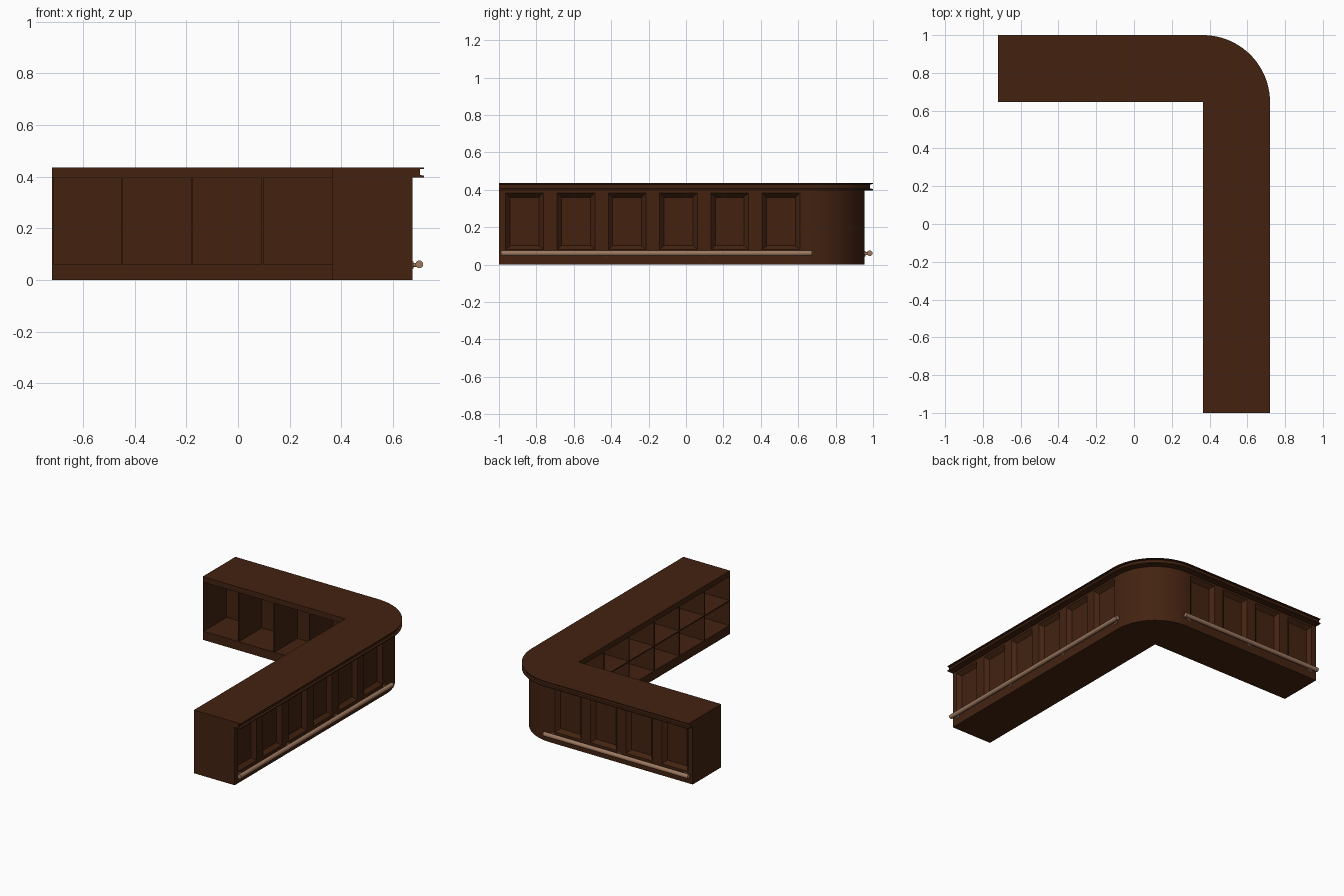
import bpy, bmesh, math
from mathutils import Vector

if "Cube" in bpy.data.objects:
    bpy.data.objects.remove(bpy.data.objects["Cube"])

CX, CY = 0.365, 0.645      # inner corner of the L, centre of the rounded corner
WALL = 0.31                # body depth measured from the inner side
BACK = 0.25                # depth of the shelf openings
TOP, BASE, UNDER = 0.435, 0.06, 0.397


def material(name, rgb):
    m = bpy.data.materials.new(name)
    m.diffuse_color = (*rgb, 1)
    m.use_nodes = True
    m.node_tree.nodes["Principled BSDF"].inputs["Base Color"].default_value = m.diffuse_color
    return m


wood = material("dark_wood", (0.056, 0.0165, 0.0055))
metal = material("copper_rail", (0.34, 0.19, 0.115))


def finish(name, bm, mat):
    bmesh.ops.remove_doubles(bm, verts=bm.verts[:], dist=1e-5)
    bmesh.ops.recalc_face_normals(bm, faces=bm.faces[:])
    me = bpy.data.meshes.new(name)
    bm.to_mesh(me)
    bm.free()
    ob = bpy.data.objects.new(name, me)
    me.materials.append(mat)
    bpy.context.collection.objects.link(ob)
    bpy.ops.object.select_all(action='DESELECT')
    ob.select_set(True)
    bpy.context.view_layer.objects.active = ob
    bpy.ops.object.shade_smooth_by_angle(angle=math.radians(30))
    return ob


def loft(name, rings, mat):
    """Closed solid through rings with equal point counts."""
    bm = bmesh.new()
    vs = [[bm.verts.new(p) for p in r] for r in rings]
    n = len(vs[0])
    for a, b in zip(vs, vs[1:]):
        for i in range(n):
            j = (i + 1) % n
            bm.faces.new((a[i], a[j], b[j], b[i]))
    bm.faces.new(vs[0])
    bm.faces.new(vs[-1])
    return finish(name, bm, mat)


# Arm frames: u runs along the arm, d goes from the inner side outward
def side(u, d, z):
    return Vector((CX + d, u, z))


def rear(u, d, z):
    return Vector((u, CY + d, z))


def box(name, f, u0, u1, d0, d1, z0, z1):
    loft(name, [[f(u0, d0, z), f(u1, d0, z), f(u1, d1, z), f(u0, d1, z)] for z in (z0, z1)], wood)


def panel_wall(name, f, start, pitch, count):
    """Outer wall with a sloped recessed panel in each bay."""
    bm = bmesh.new()

    def rect(u0, u1, z0, z1, d):
        return [bm.verts.new(f(u, d, z)) for u, z in ((u0, z0), (u1, z0), (u1, z1), (u0, z1))]

    for k in range(count):
        u0, u1 = start + k * pitch, start + (k + 1) * pitch
        loops = [rect(u0, u1, 0, 0.40, BACK),
                 rect(u0, u1, 0, 0.40, WALL),
                 rect(u0 + 0.036, u1 - 0.036, 0.08, 0.383, WALL),
                 rect(u0 + 0.060, u1 - 0.060, 0.102, 0.36, WALL - 0.025)]
        for n, (a, b) in enumerate(zip(loops, loops[1:])):
            for i in range(4):
                inner = n == 0 and ((i == 1 and k < count - 1) or (i == 3 and k > 0))
                if not inner:
                    j = (i + 1) % 4
                    bm.faces.new((a[i], a[j], b[j], b[i]))
        bm.faces.new(loops[0])
        bm.faces.new(loops[-1])
    finish(name, bm, wood)


def rod(name, p, q, r):
    axis = (q - p).normalized()
    s = axis.cross(Vector((0, 0, 1))).normalized()
    t = axis.cross(s)
    ring = [(s * math.cos(i * math.pi / 8) + t * math.sin(i * math.pi / 8)) * r for i in range(16)]
    loft(name, [[c + v for v in ring] for c in (p, q)], metal)


def arm(label, f, start, end, count, shelf, brackets):
    pitch = (end - start) / count
    panel_wall(label + "_panel_wall", f, start, pitch, count)
    box(label + "_plinth", f, start, end, 0, BACK, 0, BASE)
    # end wall and dividers between the bays
    box(label + "_end_wall", f, start, start + 0.006, 0, BACK, BASE, 0.40)
    for k in range(1, count):
        u = start + k * pitch
        box(label + "_divider", f, u - 0.004, u + 0.004, 0, BACK, BASE, 0.40)
    if shelf:
        box(label + "_shelf", f, start, end, 0.001, BACK, 0.224, 0.232)
    # foot rail on short brackets
    a, b = start + 0.012, end + 0.028
    rod(label + "_foot_rail", f(a, 0.337, 0.061), f(b, 0.337, 0.061), 0.015)
    for k in range(brackets):
        u = a + 0.04 + (end - a - 0.06) * k / (brackets - 1)
        rod(label + "_rail_bracket", f(u, WALL - 0.002, 0.058), f(u, 0.337, 0.058), 0.008)
        rod(label + "_rail_flange", f(u, WALL - 0.002, 0.058), f(u, WALL + 0.004, 0.058), 0.014)


arm("side_arm", side, -1.0, CY, 6, True, 4)
arm("rear_arm", rear, -0.72, CX, 4, False, 3)


def arc(r, z, n=32):
    return [Vector((CX + r * math.cos(i * math.pi / 2 / n), CY + r * math.sin(i * math.pi / 2 / n), z))
            for i in range(n + 1)]


# Rounded corner body
loft("corner_body", [[Vector((CX, CY, z))] + arc(WALL, z) for z in (0, 0.40)], wood)


# Countertop: L outline with a grooved edge
def outline(r, z):
    return [Vector((CX, CY, z)), Vector((CX, -1, z)), Vector((CX + r, -1, z))] + arc(r, z) + \
           [Vector((-0.72, CY + r, z)), Vector((-0.72, CY, z))]


profile = [(0.355, UNDER), (0.355, 0.405), (0.340, 0.406), (0.340, 0.429), (0.355, 0.430), (0.355, TOP)]
loft("countertop", [outline(r, z) for r, z in profile], wood)
